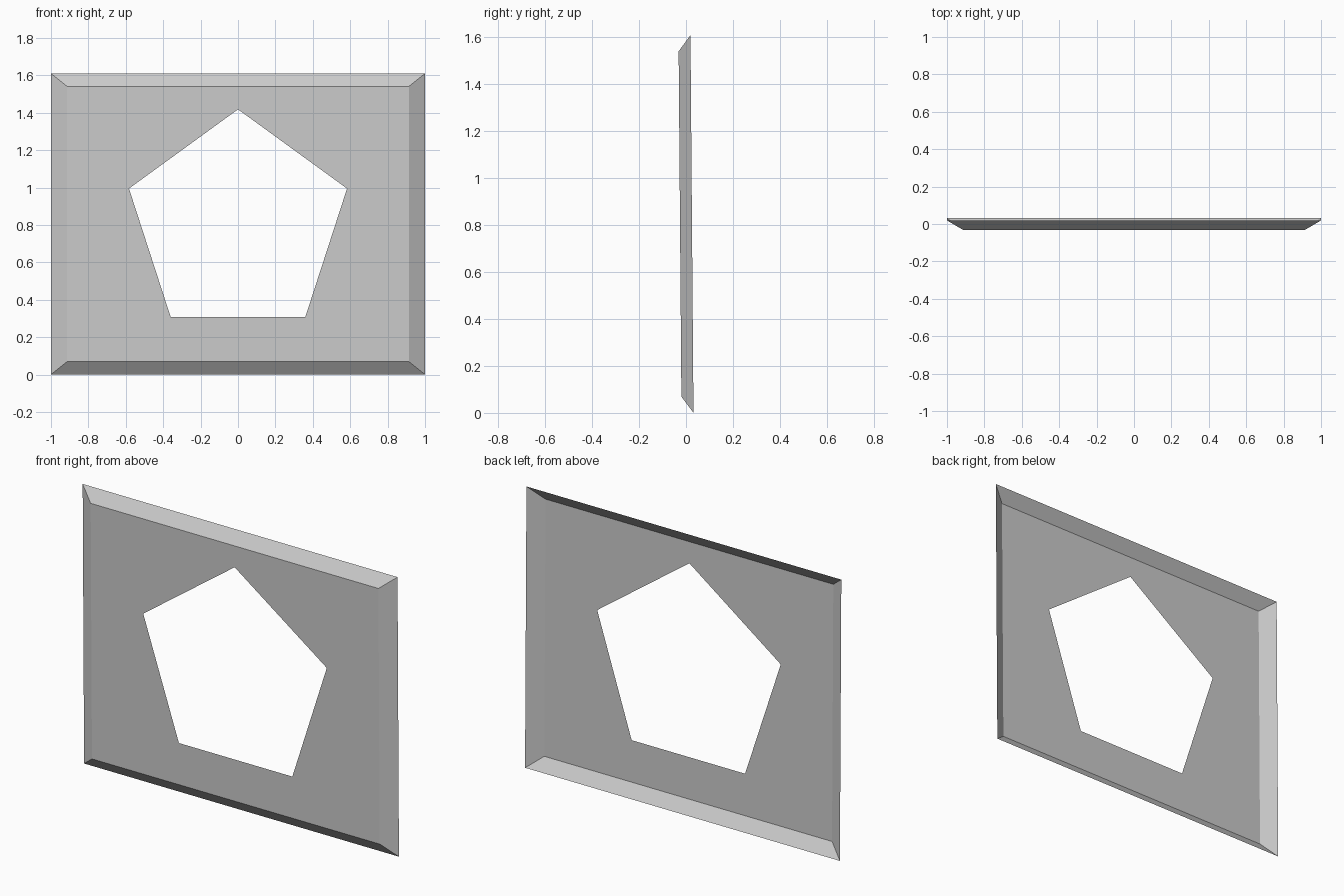
import bpy, bmesh, math

if "Cube" in bpy.data.objects:
    bpy.data.objects.remove(bpy.data.objects["Cube"])

MID_Z = 0.805      # height of the panel centre
DEPTH = 0.0255     # half depth of the tray
LEAN = 0.008       # slight lean towards the front at the top

bm = bmesh.new()


def ring(points, y):
    """Closed loop of vertices on the gently leaning plane."""
    verts = [bm.verts.new((x, y - LEAN * z, MID_Z + z)) for x, z in points]
    edges = [bm.edges.new((v, verts[(i + 1) % len(verts)])) for i, v in enumerate(verts)]
    return verts, edges


def rectangle(w, h):
    return [(-w, -h), (w, -h), (w, h), (-w, h)]


# outer rim at the back, smaller rectangle and pentagon opening at the front
rim, _ = ring(rectangle(1.0, 0.805), DEPTH)
face, face_edges = ring(rectangle(0.914, 0.736), -DEPTH)
pentagon = [(0.613 * math.sin(math.tau * i / 5), 0.613 * math.cos(math.tau * i / 5))
            for i in range(5)]
_, hole_edges = ring(pentagon, -DEPTH)

# sloping sides
for i in range(4):
    j = (i + 1) % 4
    bm.faces.new((rim[i], rim[j], face[j], face[i]))

# front sheet around the opening, facing -y
bmesh.ops.triangle_fill(bm, edges=face_edges + hole_edges,
                        use_beauty=True, normal=(0, -1, 0))
bm.normal_update()
for f in bm.faces:
    if f.normal.y > 0:
        f.normal_flip()

mesh = bpy.data.meshes.new("bevelled_panel")
bm.to_mesh(mesh)
bm.free()
panel = bpy.data.objects.new("bevelled_panel", mesh)
bpy.context.collection.objects.link(panel)
